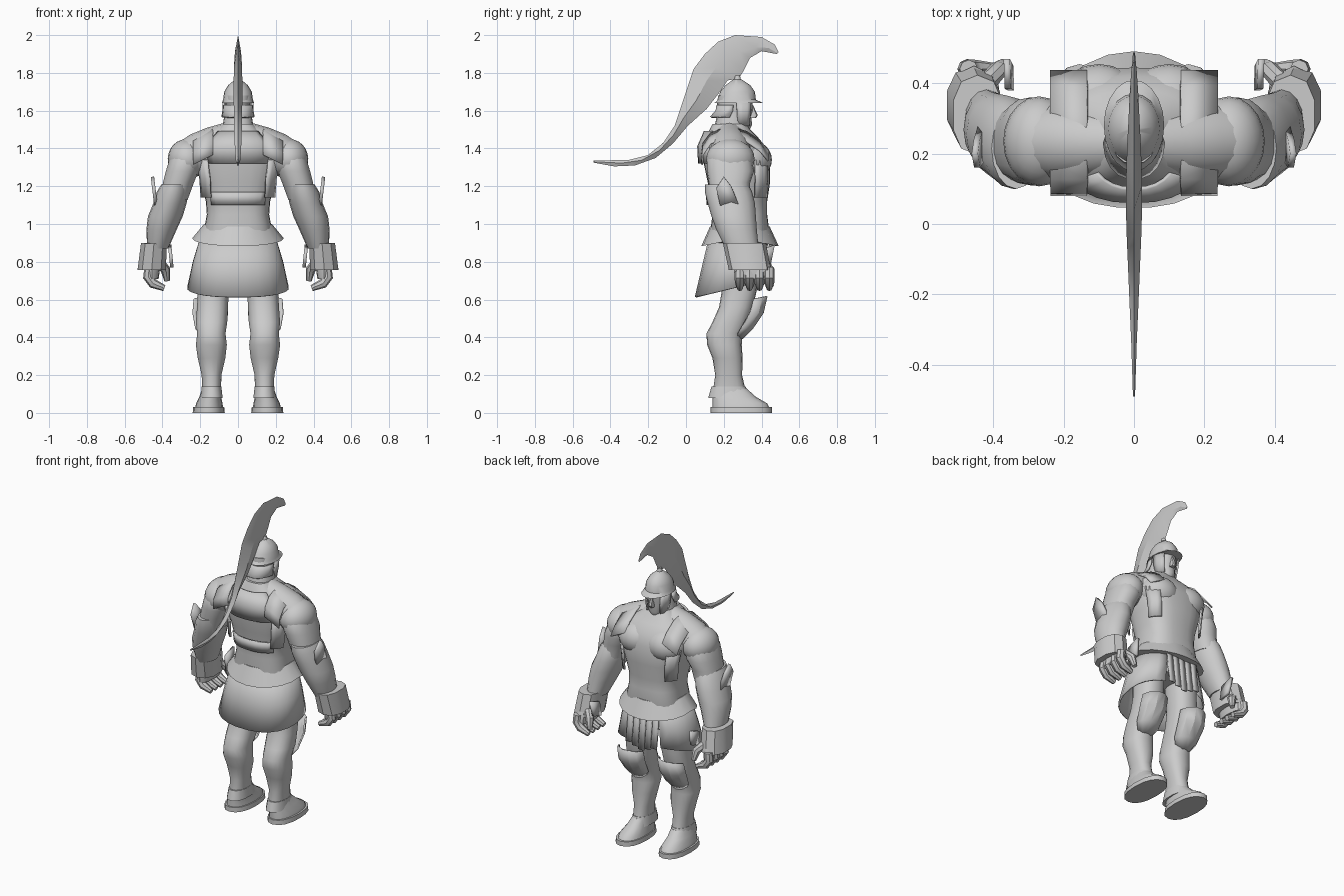
import bpy
import bmesh
from math import sin, cos, pi, radians, copysign
from mathutils import Vector

if "Cube" in bpy.data.objects:
    bpy.data.objects.remove(bpy.data.objects["Cube"], do_unlink=True)

GREY = (.6, .6, .6, 1)
stone = bpy.data.materials.new("plain_grey")
stone.use_nodes = True
stone.diffuse_color = GREY
stone.node_tree.nodes["Principled BSDF"].inputs["Base Color"].default_value = GREY


def finish(name, bm, mirror=False, thickness=0, angle=40):
    """Turn a bmesh into a named object with shading and modifiers."""
    bmesh.ops.recalc_face_normals(bm, faces=bm.faces)
    mesh = bpy.data.meshes.new(name)
    bm.to_mesh(mesh)
    bm.free()
    mesh.materials.append(stone)
    mesh.shade_smooth()
    mesh.set_sharp_from_angle(angle=radians(angle))
    obj = bpy.data.objects.new(name, mesh)
    bpy.context.collection.objects.link(obj)
    if thickness:
        shell = obj.modifiers.new("thickness", "SOLIDIFY")
        shell.thickness = thickness
        shell.offset = 0
    if mirror:
        obj.modifiers.new("mirror", "MIRROR").use_mirror_merge = False


def skin(bm, rows, closed, cap):
    """Bridge successive rows of points with quads."""
    rows = [[bm.verts.new(p) for p in row] for row in rows]
    count = len(rows[0])
    for low, high in zip(rows, rows[1:]):
        for i in range(count if closed else count - 1):
            j = (i + 1) % count
            bm.faces.new((low[i], low[j], high[j], high[i]))
    if cap:
        bm.faces.new(rows[0])
        bm.faces.new(rows[-1])


def loft(name, rings, sides=20, power=2.3, arc=None, thickness=0, mirror=False, angle=40):
    """Rings hold: centre x, height, half width, rear y, face-side y, optional tilt and dip."""
    start, end = arc or (0, 360)
    steps = sides if not arc else max(3, round(sides * (end - start) / 360)) + 1
    rows = []
    for ring in rings:
        cx, z, half, rear, fore, tilt, dip = (*ring, 0, 0)[:7]
        row = []
        for i in range(steps):
            a = radians(start + (end - start) * i / (steps - 1 if arc else steps))
            s, c = sin(a), cos(a)
            x = half * copysign(abs(s) ** (2 / power), s)
            dy = (fore - rear) / 2 * copysign(abs(c) ** (2 / power), c)
            row.append((cx + x, (rear + fore) / 2 + dy, z + tilt * dy - dip * abs(c)))
        rows.append(row)
    bm = bmesh.new()
    skin(bm, rows, not arc, not arc)
    finish(name, bm, mirror, thickness, angle)


def sweep(name, points, radii, sides=8):
    """Mirrored round tube through points with a radius at each."""
    points = [Vector(p) for p in points]
    rows = []
    for i, p in enumerate(points):
        along = (points[min(i + 1, len(points) - 1)] - points[max(i - 1, 0)]).normalized()
        u = along.cross(Vector((0, 1, 0))).normalized()
        v = along.cross(u)
        turns = [2 * pi * k / sides for k in range(sides)]
        rows.append([p + radii[i] * (u * cos(t) + v * sin(t)) for t in turns])
    bm = bmesh.new()
    skin(bm, rows, True, True)
    finish(name, bm, True)


def ribbon(name, x, path, half, drop=0, mirror=False):
    """Flat band following a y-z path, its outer edge lowered by drop."""
    bm = bmesh.new()
    rows = [[(x - half, y, z + drop), (x + half, y, z - drop)] for y, z in path]
    skin(bm, rows, False, False)
    finish(name, bm, mirror, .01)


def plate(name, x, outline, lean=0):
    """Mirrored side plate cut to a y-z outline, leaning outward with height."""
    low = min(z for y, z in outline)
    bm = bmesh.new()
    bm.faces.new([bm.verts.new((x + lean * (z - low), y, z)) for y, z in outline])
    finish(name, bm, True, .018)


def ball(name, centre, size):
    """Mirrored ellipsoid."""
    bm = bmesh.new()
    bmesh.ops.create_uvsphere(bm, u_segments=20, v_segments=12, radius=1)
    bmesh.ops.scale(bm, vec=size, verts=bm.verts)
    bmesh.ops.translate(bm, vec=centre, verts=bm.verts)
    finish(name, bm, True)


# Torso and chest armour
loft("torso", [(0, .8, .17, .16, .4), (0, .97, .18, .13, .44), (0, 1.05, .165, .14, .43),
               (0, 1.12, .17, .13, .43), (0, 1.22, .195, .115, .445), (0, 1.34, .23, .09, .445),
               (0, 1.41, .23, .09, .42), (0, 1.46, .17, .11, .38), (0, 1.5, .11, .125, .34),
               (0, 1.53, .08, .14, .32)], 28, 2.7)
sweep("sloping_shoulder", [(.03, .23, 1.46), (.12, .23, 1.42), (.2, .235, 1.375), (.28, .235, 1.335)],
      [.085, .1, .112, .1], 16)
ball("chest_muscle", (.1, .34, 1.34), (.125, .115, .105))
loft("upper_back_plate", [(0, 1.49, .13, .1, .38), (0, 1.41, .22, .065, .43), (0, 1.32, .19, .07, .4)],
     28, arc=(130, 230), thickness=.012)
loft("lower_back_band", [(0, 1.17, .185, .108, .44), (0, 1.1, .175, .115, .43)],
     28, arc=(130, 230), thickness=.01)
for side_name, span in (("chest", (38, 68)), ("back", (112, 142))):
    loft(side_name + "_side_panel", [(0, 1.34, .232, .085, .46), (0, 1.24, .212, .1, .46),
                                     (0, 1.14, .205, .1, .455)],
         36, 2.7, arc=span, thickness=.01, mirror=True)
ribbon("shoulder_strap", .185, [(.085, 1.34), (.092, 1.4), (.13, 1.452), (.18, 1.472), (.25, 1.482),
                                (.32, 1.462), (.39, 1.415), (.435, 1.36)], .052, .026, mirror=True)

# Belt, skirt and hanging strips
loft("belt", [(0, .995, .178, .13, .44, 0, .012), (0, .925, .238, .085, .487, 0, .04)],
     20, 2, thickness=.01, angle=30)
loft("skirt", [(0, .95, .19, .13, .43), (0, .8, .235, .09, .44, .1), (0, .66, .265, .05, .45, .24)],
     24, arc=(24, 336), thickness=.01)
for i in range(5):
    x = (i - 2) * .045
    ribbon("skirt_strip", x, [(.43, .95), (.445, .8), (.46, .67 + abs(x) / 3)], .02)

# Head and helmet
loft("neck", [(0, 1.47, .09, .14, .33), (0, 1.6, .068, .17, .31)], 16)
loft("head", [(0, 1.495, .03, .25, .335), (0, 1.525, .052, .2, .35), (0, 1.57, .064, .17, .345),
              (0, 1.6, .068, .16, .355), (0, 1.68, .066, .17, .35)], 16)
loft("nose", [(0, 1.56, .016, .33, .37), (0, 1.575, .015, .33, .38), (0, 1.63, .008, .33, .355)], 8)
loft("helmet_dome", [(0, 1.64, .086, .15, .41), (0, 1.658, .079, .17, .37), (0, 1.7, .073, .18, .365),
                     (0, 1.735, .052, .21, .34), (0, 1.765, .016, .25, .295)], 20, 2)
loft("crest_socket", [(0, 1.75, .02, .25, .295), (0, 1.785, .014, .26, .285)], 10, 2)
loft("neck_guard", [(0, 1.63, .076, .165, .36), (0, 1.6, .078, .16, .36), (0, 1.565, .084, .13, .36)],
     20, arc=(95, 265), thickness=.01)
loft("cheek_guard", [(0, 1.64, .077, .17, .365), (0, 1.58, .072, .18, .36), (0, 1.52, .062, .2, .35)],
     20, arc=(42, 90), thickness=.01, mirror=True)

# Sweeping crest: top edge and bottom edge pairs, thick along the middle
crest = [(-.49, 1.335, -.49, 1.325), (-.3, 1.34, -.38, 1.305), (-.2, 1.365, -.27, 1.31),
         (-.12, 1.43, -.16, 1.35), (-.06, 1.52, -.07, 1.425), (-.03, 1.61, .01, 1.52),
         (0, 1.7, .11, 1.61), (.04, 1.82, .18, 1.7), (.1, 1.9, .22, 1.76), (.17, 1.965, .28, 1.77),
         (.26, 2, .31, 1.82), (.4, 1.99, .34, 1.88), (.47, 1.95, .4, 1.915), (.49, 1.91, .48, 1.9)]
rows = []
for i, (ty, tz, by, bz) in enumerate(crest):
    t = .003 + .02 * sin(pi * i / (len(crest) - 1))
    my, mz = (ty + by) / 2, (tz + bz) / 2
    rows.append([(0, ty, tz), (t, my, mz), (0, by, bz), (-t, my, mz)])
bm = bmesh.new()
skin(bm, rows, True, True)
finish("helmet_crest", bm, angle=25)

# Arms, forearm guards and cuffs
ball("shoulder_muscle", (.27, .235, 1.345), (.102, .128, .105))
loft("upper_arm", [(.27, 1.4, .07, .15, .32), (.28, 1.34, .085, .11, .35), (.295, 1.28, .088, .11, .36),
                   (.315, 1.22, .083, .12, .34), (.34, 1.13, .075, .13, .34)], 18, mirror=True)
loft("forearm_guard", [(.335, 1.21, .07, .1, .33), (.345, 1.17, .085, .1, .35), (.36, 1.11, .088, .115, .365),
                       (.385, 1.04, .092, .135, .37), (.405, .97, .08, .16, .375),
                       (.425, .87, .056, .21, .385)], 16, 2, mirror=True)
plate("elbow_plate", .435, [(.18, 1.1), (.16, 1.19), (.2, 1.25), (.24, 1.2), (.28, 1.1)], .12)
loft("wrist_cuff", [(.445, .895, .068, .2, .42), (.457, .76, .074, .23, .445)], 10, 2.4,
     thickness=.01, mirror=True, angle=25)
plate("cuff_tab", .35, [(.38, .77), (.385, .86), (.47, .89), (.45, .79)], .1)

# Hands
loft("palm", [(.45, .85, .04, .26, .4), (.455, .78, .045, .25, .45), (.455, .71, .035, .26, .45)],
     12, mirror=True)
for i in range(4):
    y = .285 + .052 * i
    sweep("finger", [(.47, y, .77), (.475, y, .72), (.45, y, .685), (.39, y, .66)],
          [.026, .028, .026, .016])
sweep("thumb", [(.42, .4, .8), (.385, .44, .76), (.375, .455, .7)], [.028, .026, .015])

# Legs, knee guards and footwear
loft("leg", [(.12, .85, .085, .18, .38), (.13, .65, .083, .19, .375), (.135, .56, .083, .175, .355),
             (.14, .48, .084, .14, .33), (.141, .42, .076, .108, .3), (.141, .36, .083, .112, .295),
             (.14, .29, .074, .14, .3), (.14, .2, .053, .155, .297), (.14, .1, .05, .14, .32)],
     18, mirror=True)
loft("knee_guard", [(.145, .6, .088, .25, .43, .2), (.147, .53, .092, .23, .41),
                    (.145, .45, .08, .2, .355), (.145, .395, .04, .2, .3)],
     12, 2, arc=(-78, 78), thickness=.01, mirror=True, angle=25)
loft("ankle_band", [(.14, .14, .053, .135, .315), (.14, .08, .06, .118, .34)], 14, mirror=True)
loft("shoe", [(.153, .02, .075, .14, .445), (.152, .05, .07, .14, .43), (.147, .085, .058, .14, .37),
              (.14, .13, .05, .14, .32)], 16, mirror=True)
loft("sole", [(.155, 0, .085, .13, .455), (.155, .03, .082, .13, .455)], 16, mirror=True)
